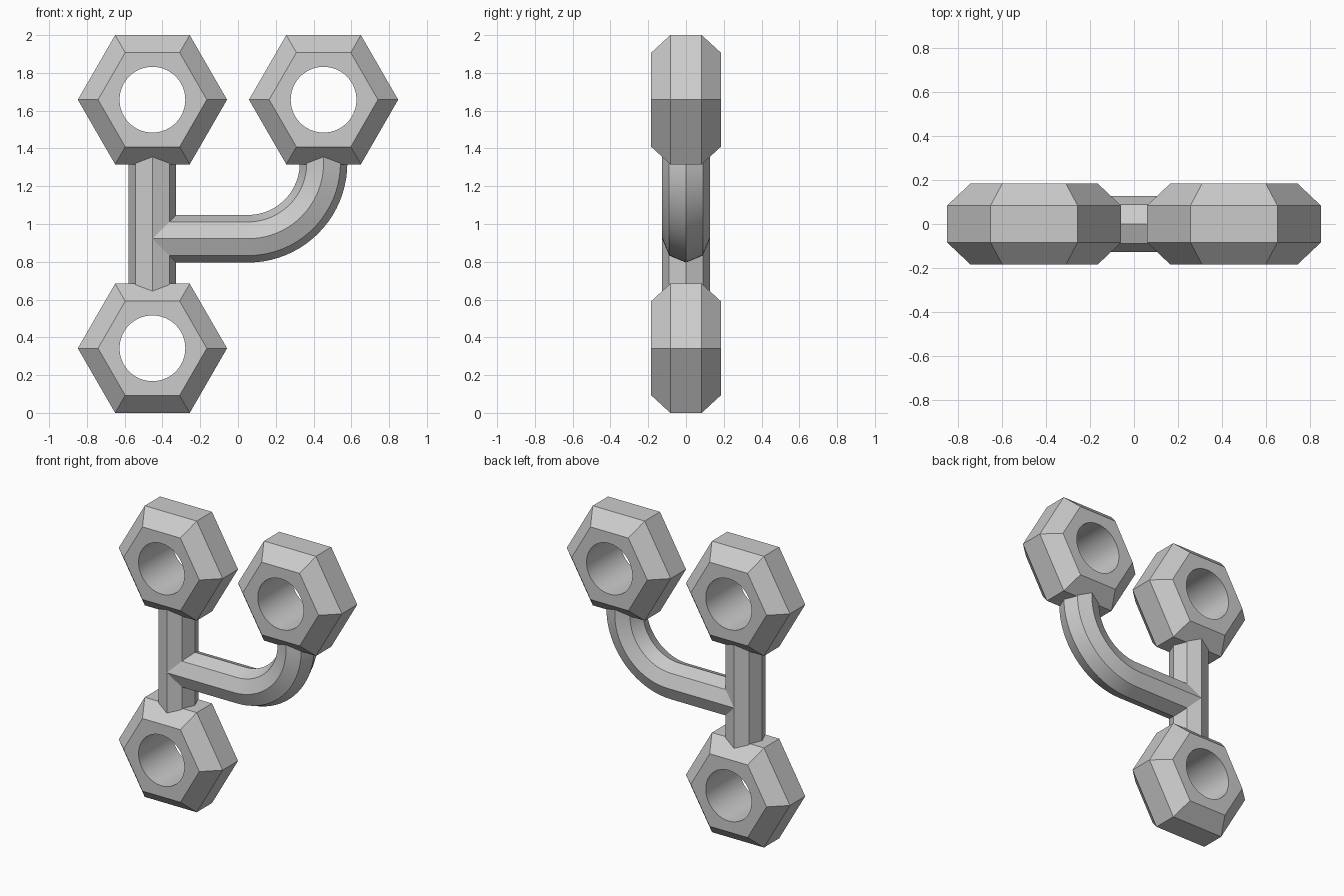
import bpy, bmesh
from math import sin, cos, pi

if "Cube" in bpy.data.objects:
    bpy.data.objects.remove(bpy.data.objects["Cube"])

CX = 0.453                    # sideways offset of the nut centres
LOW, HIGH = 0.342, 1.658      # heights of the nut centres
ROD_R = 0.126                 # octagonal rod radius


def finish(name, bm):
    bmesh.ops.recalc_face_normals(bm, faces=bm.faces)
    mesh = bpy.data.meshes.new(name)
    bm.to_mesh(mesh)
    bm.free()
    obj = bpy.data.objects.new(name, mesh)
    bpy.context.collection.objects.link(obj)
    bpy.ops.object.select_all(action='DESELECT')
    obj.select_set(True)
    bpy.context.view_layer.objects.active = obj
    bpy.ops.object.shade_smooth_by_angle(angle=pi / 6)
    return obj


def bridge(bm, a, b):
    n = len(a)
    for i in range(n):
        j = (i + 1) % n
        bm.faces.new((a[i], a[j], b[j], b[i]))


def hex_nut(name, x, z, segs=60):
    """Chamfered hexagonal nut with a round bore along y."""
    # (radius, y, is hexagonal)
    profile = [(0.395, -0.083, True), (0.395, 0.083, True),
               (0.288, 0.184, True), (0.174, 0.184, False),
               (0.174, -0.184, False), (0.288, -0.184, True)]
    bm = bmesh.new()
    rings = []
    for r, y, is_hex in profile:
        ring = []
        for i in range(segs):
            a = 2 * pi * i / segs
            k = cos(pi / 6) / cos(a % (pi / 3) - pi / 6) if is_hex else 1
            ring.append(bm.verts.new((x + r * k * cos(a), y, z + r * k * sin(a))))
        rings.append(ring)
    for i in range(len(rings)):
        bridge(bm, rings[i], rings[(i + 1) % len(rings)])
    return finish(name, bm)


def rod(name, path):
    """Octagonal rod swept along (x, z, direction angle) stations."""
    bm = bmesh.new()
    rings = []
    for x, z, t in path:
        ring = []
        for i in range(8):
            u, v = ROD_R * cos(i * pi / 4), ROD_R * sin(i * pi / 4)
            ring.append(bm.verts.new((x - u * sin(t), v, z + u * cos(t))))
        rings.append(ring)
    for a, b in zip(rings, rings[1:]):
        bridge(bm, a, b)
    bm.faces.new(rings[0])
    bm.faces.new(rings[-1])
    return finish(name, bm)


# Three nuts
hex_nut("lower_nut", -CX, LOW)
hex_nut("upper_left_nut", -CX, HIGH)
hex_nut("upper_right_nut", CX, HIGH)

# Straight upright joining the two left nuts
rod("upright_rod", [(-CX, LOW + 0.25, pi / 2), (-CX, HIGH - 0.25, pi / 2)])

# Side branch: straight run, quarter bend, then up into the right nut
BEND, Z0, STEPS = 0.4, 0.922, 20
path = [(-CX, Z0, 0)]
for i in range(STEPS + 1):
    t = pi / 2 * i / STEPS
    path.append((CX - BEND + BEND * sin(t), Z0 + BEND * (1 - cos(t)), t))
path.append((CX, HIGH - 0.25, pi / 2))
rod("curved_branch", path)
